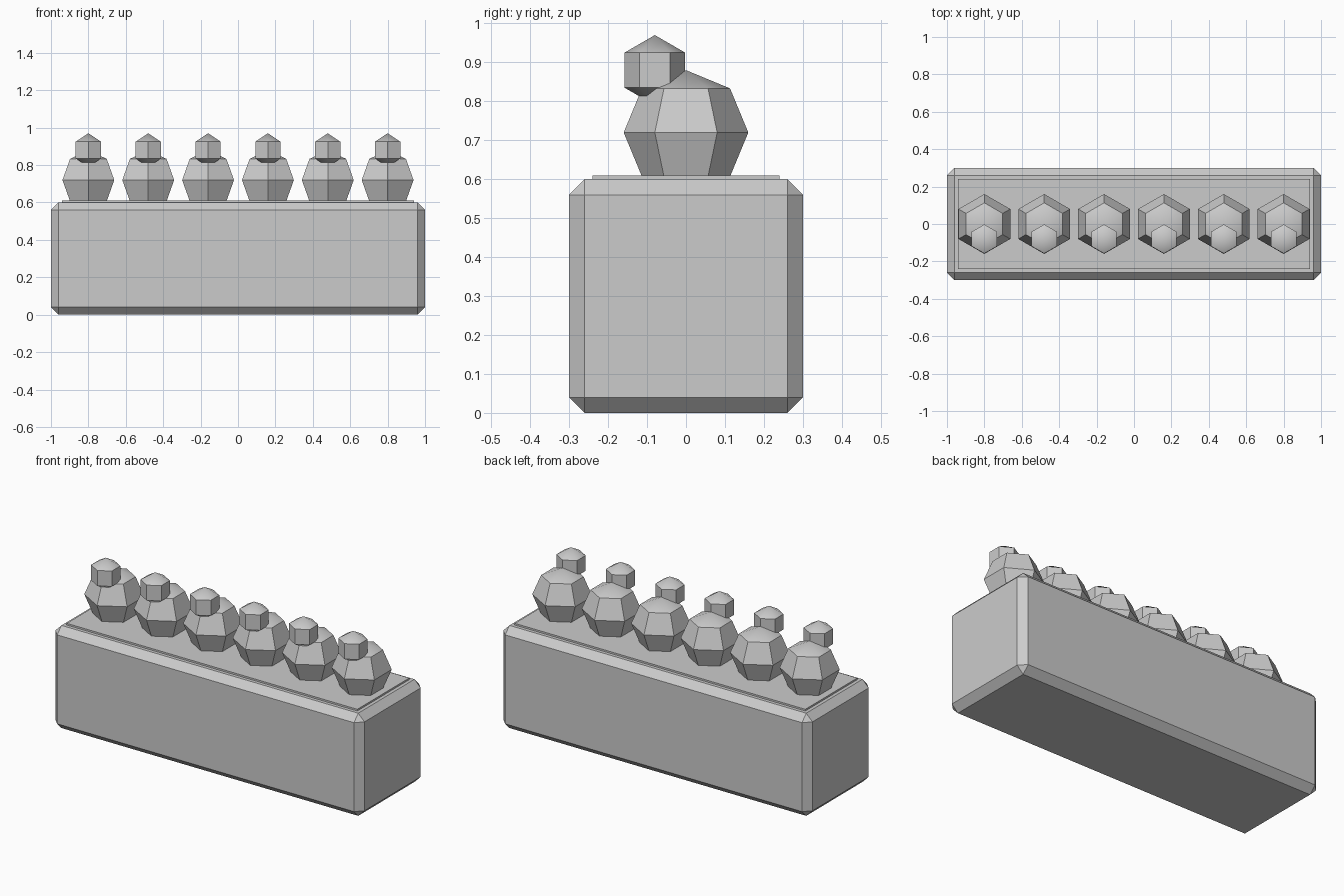
import bpy
import bmesh
import math
from mathutils import Matrix

if "Cube" in bpy.data.objects:
    bpy.data.objects.remove(bpy.data.objects["Cube"], do_unlink=True)

# One plain grey for everything
GREY = (0.6, 0.6, 0.6, 1.0)
grey = bpy.data.materials.new("plain_grey")
grey.use_nodes = True
grey.diffuse_color = GREY
grey.node_tree.nodes["Principled BSDF"].inputs["Base Color"].default_value = GREY


def finish(name, bm, location, smooth_angle=None):
    mesh = bpy.data.meshes.new(name)
    bm.to_mesh(mesh)
    bm.free()
    mesh.materials.append(grey)
    obj = bpy.data.objects.new(name, mesh)
    obj.location = location
    bpy.context.collection.objects.link(obj)
    if smooth_angle:
        bpy.ops.object.select_all(action="DESELECT")
        obj.select_set(True)
        bpy.context.view_layer.objects.active = obj
        bpy.ops.object.shade_smooth_by_angle(angle=math.radians(smooth_angle))
    return obj


def box(name, size, location, bevel=0.0):
    bm = bmesh.new()
    bmesh.ops.create_cube(bm, size=1, matrix=Matrix.Diagonal((*size, 1)))
    if bevel:
        bmesh.ops.bevel(bm, geom=bm.edges[:], offset=bevel, segments=1,
                        affect="EDGES")
    return finish(name, bm, location)


def ball(name, radius, rings, location):
    # Six-sided ball with a corner pointing along y
    bm = bmesh.new()
    bmesh.ops.create_uvsphere(bm, u_segments=6, v_segments=rings, radius=radius)
    if max(v.co.x for v in bm.verts) > max(v.co.y for v in bm.verts):
        bmesh.ops.rotate(bm, verts=bm.verts[:],
                         matrix=Matrix.Rotation(math.pi / 2, 3, "Z"))
    return finish(name, bm, location, smooth_angle=35)


# Chamfered planter and the thin raised bed on its top
box("planter_box", (2.0, 0.6, 0.6), (0, 0, 0.3), bevel=0.04)
box("soil_bed", (1.88, 0.48, 0.04), (0, 0, 0.59))

# Row of plants: a large ball with a small bud in front of its top
for i in range(6):
    x = -0.8 + 0.32 * i
    ball(f"plant_{i + 1}", 0.16, 4, (x, 0, 0.72))
    ball(f"bud_{i + 1}", 0.09, 3, (x, -0.08, 0.88))
